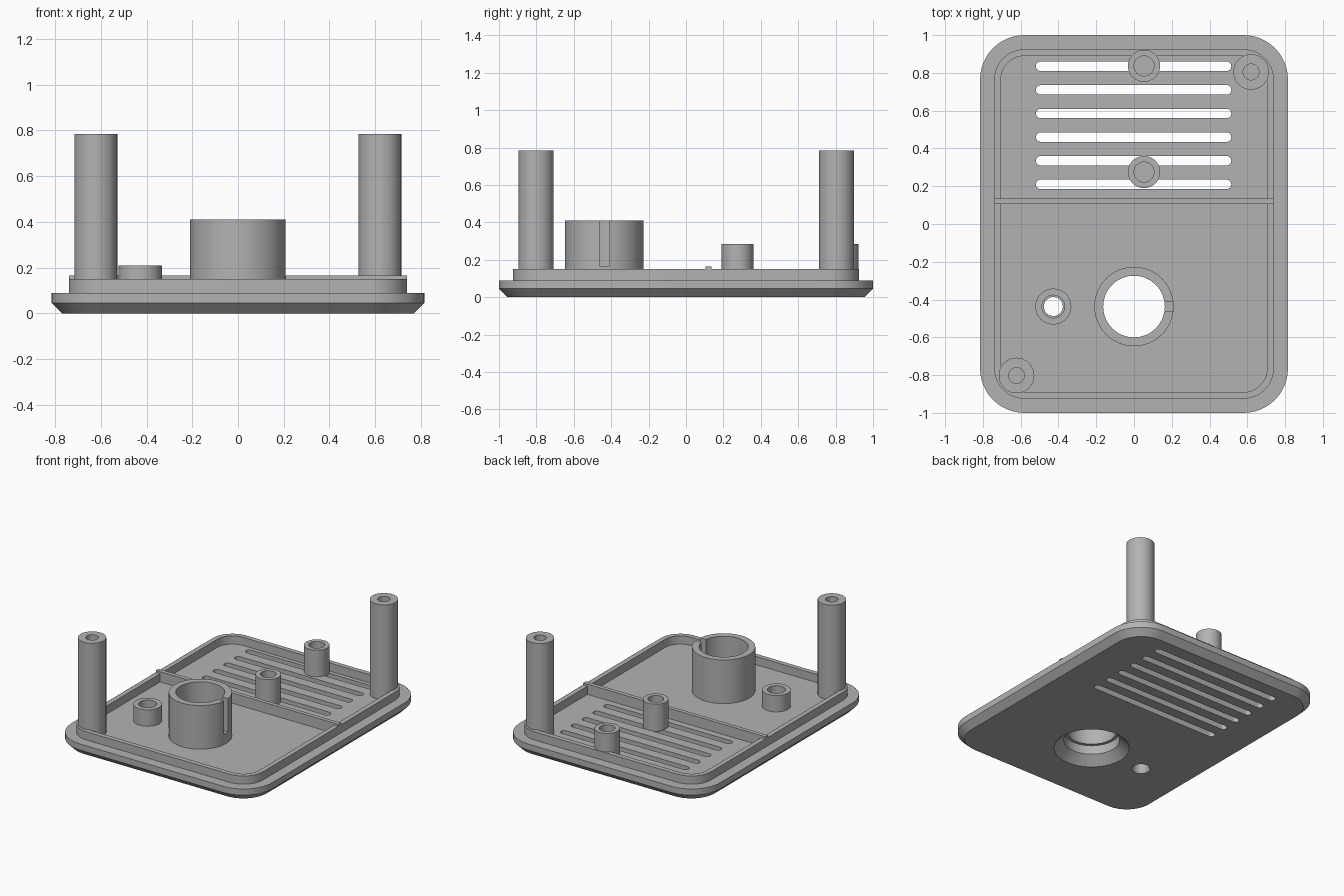
import bpy, bmesh
from math import pi, sin, cos

if "Cube" in bpy.data.objects:
    bpy.data.objects.remove(bpy.data.objects["Cube"])

# One grey plastic for the whole part
grey = bpy.data.materials.new("grey plastic")
grey.use_nodes = True
COLOUR = (0.45, 0.45, 0.45, 1)
grey.diffuse_color = COLOUR
grey.node_tree.nodes["Principled BSDF"].inputs["Base Color"].default_value = COLOUR

FLOOR = 0.09
SINK = FLOOR - 0.005


def loft(name, rings, closed=False, loc=(0, 0, 0)):
    """Skin a list of equal point rings; cap the ends or join them up."""
    bm = bmesh.new()
    loops = [[bm.verts.new(p) for p in ring] for ring in rings]
    pairs = list(zip(loops, loops[1:]))
    if closed:
        pairs.append((loops[-1], loops[0]))
    else:
        bm.faces.new(loops[0])
        bm.faces.new(loops[-1])
    for a, b in pairs:
        for i in range(len(a)):
            j = (i + 1) % len(a)
            bm.faces.new((a[i], a[j], b[j], b[i]))
    bmesh.ops.recalc_face_normals(bm, faces=bm.faces)
    mesh = bpy.data.meshes.new(name)
    bm.to_mesh(mesh)
    bm.free()
    mesh.materials.append(grey)
    ob = bpy.data.objects.new(name, mesh)
    ob.location = loc
    bpy.context.collection.objects.link(ob)
    return ob


def rounded(hx, hy, r, z, seg=12):
    """Rounded rectangle ring."""
    pts = []
    for k, (sx, sy) in enumerate(((1, 1), (-1, 1), (-1, -1), (1, -1))):
        for i in range(seg + 1):
            a = (k + i / seg) * pi / 2
            pts.append((sx * (hx - r) + r * cos(a), sy * (hy - r) + r * sin(a), z))
    return pts


def circle(r, z, n=64):
    return [(r * cos(2 * pi * i / n), r * sin(2 * pi * i / n), z) for i in range(n)]


def lathe(name, profile, x, y, closed=False):
    return loft(name, [circle(r, z) for r, z in profile], closed, (x, y, 0))


def box(name, x0, x1, y0, y1, z0, z1):
    rings = [[(x0, y0, z), (x1, y0, z), (x1, y1, z), (x0, y1, z)] for z in (z0, z1)]
    return loft(name, rings)


def cut(target, cutters):
    """Subtract the cutters and bake the result."""
    for c in cutters:
        c.hide_render = True
        m = target.modifiers.new("cut", "BOOLEAN")
        m.operation, m.solver, m.object = "DIFFERENCE", "EXACT", c
    bpy.context.view_layer.update()
    graph = bpy.context.evaluated_depsgraph_get()
    mesh = bpy.data.meshes.new_from_object(target.evaluated_get(graph))
    target.modifiers.clear()
    target.data = mesh
    for c in cutters:
        bpy.data.objects.remove(c)


# Cover plate with chamfered underside and raised lip: (inset, height) steps
steps = [(0.045, 0), (0, 0.045), (0, FLOOR), (0.075, FLOOR),
         (0.075, 0.15), (0.11, 0.15), (0.11, FLOOR)]
plate = loft("cover_plate", [rounded(0.815 - d, 1 - d, 0.235 - d, z) for d, z in steps])

# Vent slots and the two through holes
BIG, SMALL = (0, -0.437), (-0.427, -0.437)
cutters = []
for i in range(6):
    slot = loft("slot_cutter", [rounded(0.517, 0.025, 0.0249, z) for z in (-0.1, 0.3)])
    slot.location = (-0.002, 0.21 + 0.125 * i, 0)
    cutters.append(slot)
cutters.append(lathe("big_hole_cutter",
                     [(0.25, -0.1), (0.25, 0), (0.185, 0.06), (0.185, 0.3)], *BIG))
cutters.append(lathe("small_hole_cutter",
                     [(0.062, -0.1), (0.062, 0), (0.05, 0.025), (0.05, 0.3)], *SMALL))
cut(plate, cutters)

# Divider rib
rib = box("divider_rib", -0.74, 0.74, 0.105, 0.135, SINK, 0.165)

# Large collar with inner ledge and side notch
collar = lathe("large_collar", [(0.185, SINK), (0.21, SINK), (0.21, 0.41), (0.163, 0.41),
                                (0.163, 0.125), (0.185, 0.125)], *BIG, closed=True)
cut(collar, [box("notch_cutter", 0.1, 0.3, -0.462, -0.412, 0.165, 0.5)])

# Small collar
small = lathe("small_collar", [(0.06, SINK), (0.095, SINK), (0.095, 0.21), (0.06, 0.21)],
              *SMALL, closed=True)

# Blind screw posts and pegs
posts = []
for name, x, y, r, bore, top in (("back_left_post", 0.62, 0.805, 0.094, 0.042, 0.785),
                                 ("front_right_post", -0.622, -0.802, 0.094, 0.042, 0.785),
                                 ("back_peg", 0.053, 0.837, 0.085, 0.053, 0.285),
                                 ("middle_peg", 0.053, 0.275, 0.085, 0.053, 0.285)):
    profile = [(r, SINK), (r, top), (bore, top), (bore, 0.11)]
    posts.append(lathe(name, profile, x, y))

# Smooth curved walls, keep edges crisp
bpy.ops.object.select_all(action="DESELECT")
for ob in [plate, rib, collar, small] + posts:
    ob.select_set(True)
bpy.context.view_layer.objects.active = plate
bpy.ops.object.shade_smooth_by_angle(angle=pi / 6)
